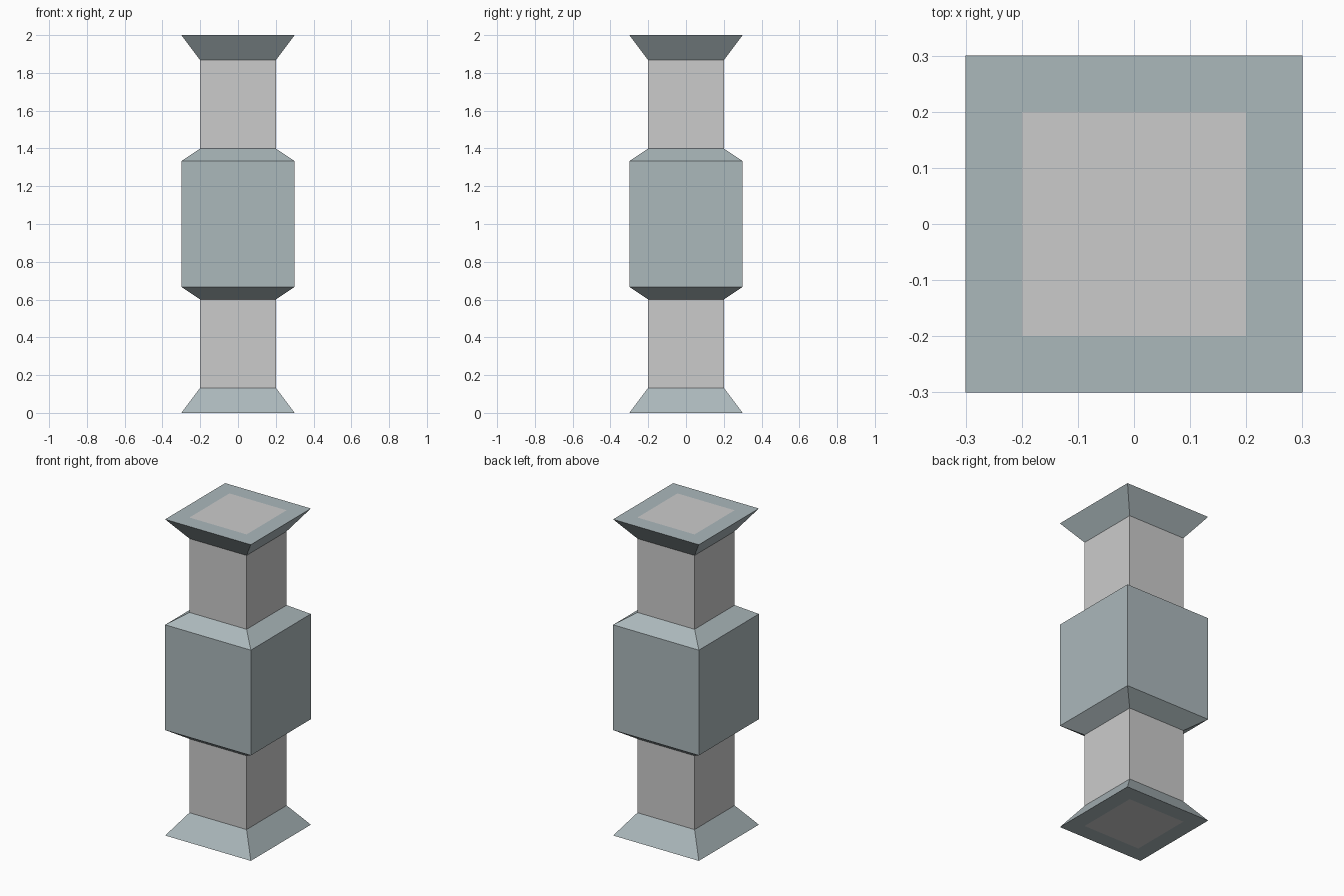
import bpy, bmesh

if "Cube" in bpy.data.objects:
    bpy.data.objects.remove(bpy.data.objects["Cube"])

slate = bpy.data.materials.new("slate")
slate.diffuse_color = (0.41, 0.48, 0.50, 1)
slate.use_nodes = True
slate.node_tree.nodes["Principled BSDF"].inputs["Base Color"].default_value = slate.diffuse_color


def square_loft(name, profile, mat=None, capped=False):
    """Sweep a (half width, height) profile, listed bottom to top, around a square."""
    bm = bmesh.new()
    rings = [[bm.verts.new((sx * r, sy * r, z))
              for sx, sy in ((-1, -1), (1, -1), (1, 1), (-1, 1))]
             for r, z in profile]
    for lo, hi in zip(rings, rings[1:]):
        for i in range(4):
            j = (i + 1) % 4
            bm.faces.new((lo[i], lo[j], hi[j], hi[i]))
    if capped:
        bm.faces.new(rings[0][::-1])
        bm.faces.new(rings[-1])
    mesh = bpy.data.meshes.new(name)
    bm.to_mesh(mesh)
    bm.free()
    if mat:
        mesh.materials.append(mat)
    obj = bpy.data.objects.new(name, mesh)
    bpy.context.collection.objects.link(obj)
    return obj


# Plain square shaft running the full height
square_loft("shaft", [(0.2, 0), (0.2, 2)], capped=True)

# Flared foot, bevelled middle block and flared head wrap around the shaft
square_loft("foot_collar", [(0.2, 0), (0.3, 0), (0.2, 0.133)], slate)
square_loft("middle_block", [(0.2, 0.6), (0.3, 0.667), (0.3, 1.333), (0.2, 1.4)], slate)
square_loft("head_collar", [(0.2, 1.867), (0.3, 2), (0.2, 2)], slate)
